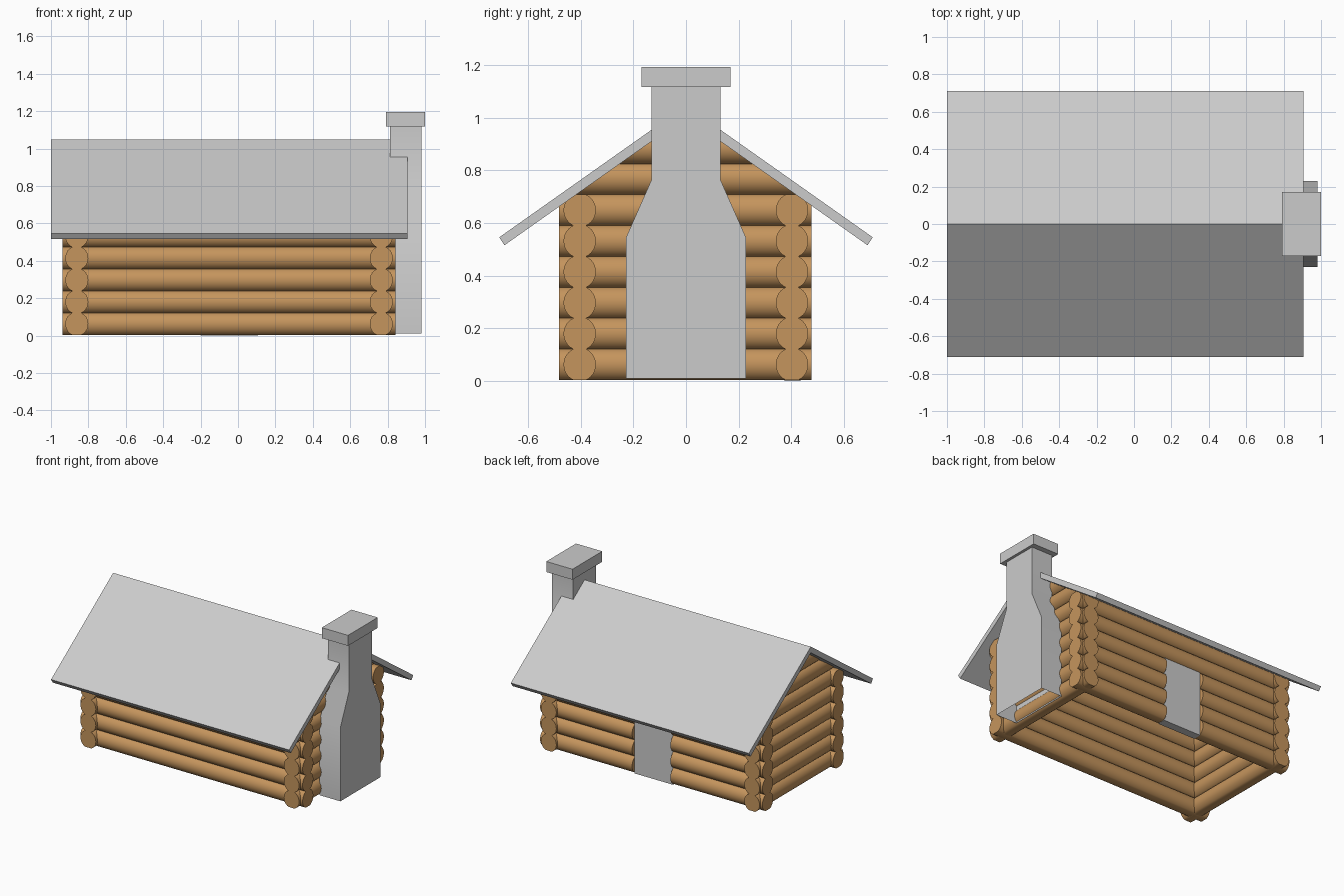
import bpy, bmesh, math
from mathutils import Matrix, Vector

if "Cube" in bpy.data.objects:
    bpy.data.objects.remove(bpy.data.objects["Cube"])

SLOPE = 0.706                 # roof fall per unit of y
R, RV = 0.0615, 0.064         # log half width and (untrimmed) half height
STEP, Z0 = 0.1174, 0.0622     # log spacing, first centre height
DOOR = (-0.2, 0.107)          # doorway in x

wood = bpy.data.materials.new("wood")
wood.diffuse_color = (0.56, 0.30, 0.11, 1)
wood.use_nodes = True
wood.node_tree.nodes["Principled BSDF"].inputs["Base Color"].default_value = wood.diffuse_color


def finish(bm, name, mat=None, smooth=False):
    bmesh.ops.recalc_face_normals(bm, faces=bm.faces)
    me = bpy.data.meshes.new(name)
    bm.to_mesh(me)
    bm.free()
    ob = bpy.data.objects.new(name, me)
    bpy.context.collection.objects.link(ob)
    if mat:
        me.materials.append(mat)
    if smooth:
        bpy.ops.object.select_all(action='DESELECT')
        ob.select_set(True)
        bpy.context.view_layer.objects.active = ob
        bpy.ops.object.shade_smooth_by_angle(angle=math.radians(35))
    return ob


def box(name, lo, hi):
    bm = bmesh.new()
    bmesh.ops.create_cube(bm, size=1)
    for v in bm.verts:
        v.co = [(a + b) / 2 + c * (b - a) for a, b, c in zip(lo, hi, v.co)]
    return finish(bm, name)


def prism(name, profile, x0, x1, smooth=False, open_bottom=False):
    """Extrude a (y, z) outline along x."""
    bm = bmesh.new()
    face = bm.faces.new([bm.verts.new((x0, y, z)) for y, z in profile])
    ext = bmesh.ops.extrude_face_region(bm, geom=[face], use_keep_orig=True)
    verts = [g for g in ext["geom"] if isinstance(g, bmesh.types.BMVert)]
    bmesh.ops.translate(bm, verts=verts, vec=(x1 - x0, 0, 0))
    if open_bottom:
        zmin = min(v.co.z for v in bm.verts) + 1e-4
        under = [f for f in bm.faces if all(v.co.z < zmin for v in f.verts)]
        bmesh.ops.delete(bm, geom=under, context='FACES_ONLY')
    return finish(bm, name, None, smooth)


def log(name, axis, centre, length):
    """A log along x or y, flattened where it stacks, trimmed inside the roof."""
    rot = Matrix.Rotation(math.pi / 2, 4, 'Y' if axis == 'x' else 'X')
    bm = bmesh.new()
    bmesh.ops.create_cone(bm, cap_ends=True, segments=32, radius1=R, radius2=R, depth=length,
                          matrix=Matrix.Translation(centre) @ Matrix.Diagonal((1, 1, RV / R, 1)) @ rot)
    cuts = [((0, 0, centre[2] + s * STEP / 2), Vector((0, 0, s))) for s in (-1, 1)]
    cuts += [((0, 0, 1.02), Vector((0, s * SLOPE, 1)).normalized()) for s in (-1, 1)]
    for co, no in cuts:
        bmesh.ops.bisect_plane(bm, geom=bm.verts[:] + bm.edges[:] + bm.faces[:],
                               plane_co=co, plane_no=no, clear_outer=True)
        rim = [e for e in bm.edges if e.is_boundary]
        if rim:
            bmesh.ops.holes_fill(bm, edges=rim, sides=0)
    finish(bm, name, wood, True)


# Long walls: six logs each, the back one broken by the doorway
X0, X1 = -0.937, 0.843
for label, y in (("front", -0.404), ("back", 0.403)):
    for i in range(6):
        z = Z0 + i * STEP
        spans = [(X0, DOOR[0]), (DOOR[1], X1)] if label == "back" and i < 4 else [(X0, X1)]
        for n, (a, b) in enumerate(spans):
            log(f"{label}_wall_log_{i + 1}_{n + 1}", 'x', ((a + b) / 2, y, z), b - a)

# End walls: logs continue up into the gables
for label, x in (("left", -0.862), ("right", 0.766)):
    for i in range(9):
        log(f"{label}_wall_log_{i + 1}", 'y', (x, -0.003, Z0 + i * STEP), 0.96)

# Pitched roof
top, low = 1.047, 1.003
prism("roof", [(0, top), (0.71, top - 0.71 * SLOPE), (0.69, low - 0.69 * SLOPE),
               (0, low), (-0.69, low - 0.69 * SLOPE), (-0.71, top - 0.71 * SLOPE)],
      -1.0, 0.906)

# Chimney with shoulders, open underneath, and its cap
half = [(0.229, 0.01), (0.229, 0.543), (0.131, 0.765), (0.131, 1.118)]
prism("chimney", half + [(-y, z) for y, z in reversed(half)], 0.812, 0.98, True, True)
box("chimney_cap", (0.79, -0.17, 1.118), (1.0, 0.17, 1.194))

# Door set back in the doorway
box("door", (DOOR[0], 0.375, 0.0), (DOOR[1], 0.435, Z0 + 3.5 * STEP))
